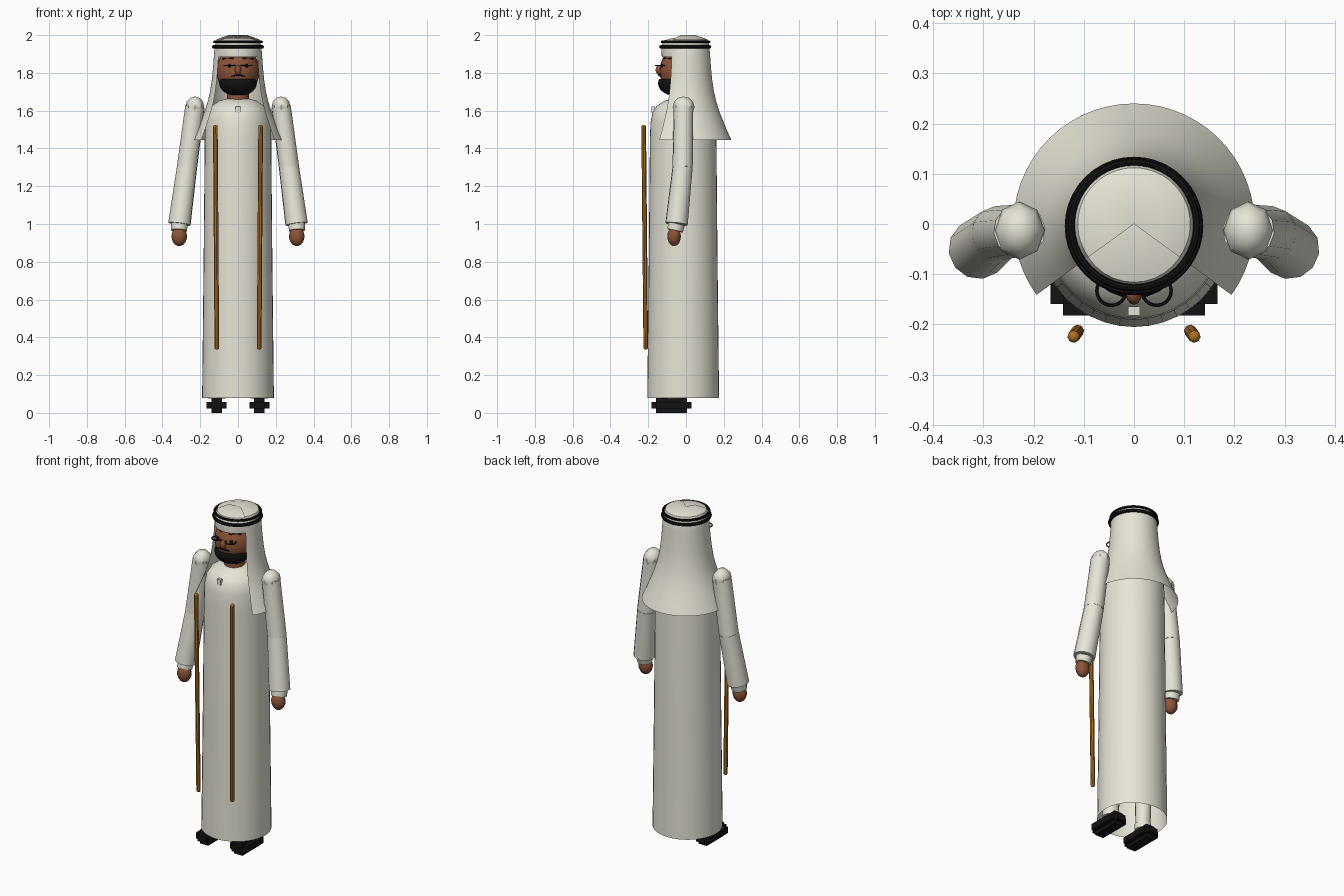
import bpy, bmesh, math
from mathutils import Vector, Matrix

cube = bpy.data.objects.get("Cube")
if cube:
    bpy.data.objects.remove(cube)


def material(name, rgb):
    m = bpy.data.materials.new(name)
    m.use_nodes = True
    m.diffuse_color = (*rgb, 1)
    m.node_tree.nodes["Principled BSDF"].inputs["Base Color"].default_value = (*rgb, 1)
    return m


CLOTH = material("off white cloth", (0.82, 0.80, 0.70))
SKIN = material("brown skin", (0.27, 0.09, 0.04))
BLACK = material("black", (0.006, 0.006, 0.006))
AMBER = material("amber trim", (0.42, 0.16, 0.015))


def finish(name, bm, mat, smooth=True):
    me = bpy.data.meshes.new(name)
    bmesh.ops.recalc_face_normals(bm, faces=bm.faces)
    bm.to_mesh(me)
    bm.free()
    ob = bpy.data.objects.new(name, me)
    bpy.context.collection.objects.link(ob)
    me.materials.append(mat)
    if smooth:
        bpy.ops.object.select_all(action='DESELECT')
        ob.select_set(True)
        bpy.context.view_layer.objects.active = ob
        bpy.ops.object.shade_smooth_by_angle(angle=math.radians(40))
    return ob


def lathe(name, profile, mat, segs=32, start=0, sweep=360, cy=0.0, sy=1.0):
    """Turn (radius, height) points about the vertical axis."""
    bm = bmesh.new()
    closed = sweep == 360
    rings = []
    for r, z in profile:
        ring = []
        for i in range(segs if closed else segs + 1):
            a = math.radians(start + sweep * i / segs)
            ring.append(bm.verts.new((r * math.cos(a), cy + r * sy * math.sin(a), z)))
        rings.append(ring)
    n = len(rings[0])
    for lo, hi in zip(rings, rings[1:]):
        for i in range(segs):
            j = (i + 1) % n
            bm.faces.new((lo[i], lo[j], hi[j], hi[i]))
    bmesh.ops.remove_doubles(bm, verts=bm.verts, dist=1e-5)
    return finish(name, bm, mat)


def ball(name, loc, radii, mat, u=24, v=14, keep=None):
    """Ellipsoid; keep=(point, normal) removes the side the normal faces."""
    bm = bmesh.new()
    bmesh.ops.create_uvsphere(bm, u_segments=u, v_segments=v, radius=1,
                              matrix=Matrix.Translation(loc) @ Matrix.Diagonal((*radii, 1)))
    if keep:
        bmesh.ops.bisect_plane(bm, geom=bm.verts[:] + bm.edges[:] + bm.faces[:],
                               plane_co=keep[0], plane_no=keep[1], clear_outer=True)
    return finish(name, bm, mat)


def rod(name, a, b, ra, rb, mat, segs=12):
    a, b = Vector(a), Vector(b)
    d = b - a
    bm = bmesh.new()
    rot = d.to_track_quat('Z', 'Y').to_matrix().to_4x4()
    bmesh.ops.create_cone(bm, cap_ends=True, segments=segs, radius1=ra, radius2=rb,
                          depth=d.length, matrix=Matrix.Translation((a + b) / 2) @ rot)
    return finish(name, bm, mat)


def box(name, loc, size, mat):
    bm = bmesh.new()
    bmesh.ops.create_cube(bm, size=1, matrix=Matrix.Translation(loc) @ Matrix.Diagonal((*size, 1)))
    return finish(name, bm, mat, False)


def torus(name, loc, major, minor, mat, segs=40, sides=8):
    ring = [(major + minor * math.cos(t), loc[2] + minor * math.sin(t))
            for t in [2 * math.pi * k / sides for k in range(sides + 1)]]
    ob = lathe(name, ring, mat, segs)
    ob.location = (loc[0], loc[1], 0)
    return ob


# Long robe, open at the hem
lathe("robe", [(0.19, 0.08), (0.182, 0.8), (0.176, 1.45), (0.173, 1.54), (0.162, 1.59),
               (0.14, 1.625), (0.1, 1.652), (0.05, 1.667), (0, 1.67)], CLOTH, 40, cy=-0.015)
box("collar_tab", (0, -0.173, 1.605), (0.024, 0.018, 0.034), CLOTH)

# Head and neck
rod("neck", (0, -0.03, 1.62), (0, -0.03, 1.74), 0.058, 0.058, SKIN, 20)
HEAD = Vector((0, -0.02, 1.81))
ball("head", HEAD, (0.114, 0.12, 0.13), SKIN)
ball("nose", (0, -0.139, 1.815), (0.016, 0.022, 0.026), SKIN, 12, 8)
ball("beard", (0, -0.05, 1.745), (0.1, 0.098, 0.068), BLACK,
     keep=((0, -0.05, 1.768), (0, 0, 1)))


def face_point(x, z, out=0.0):
    """Point on the front of the head."""
    s = 1 - (x / 0.114) ** 2 - ((z - HEAD.z) / 0.13) ** 2
    return Vector((x, HEAD.y - 0.12 * math.sqrt(max(s, 0)) - out, z))


for side, s in (("right", -1), ("left", 1)):
    # Facial details
    rod(side + "_eyebrow", face_point(s * 0.025, 1.877), face_point(s * 0.08, 1.875),
        0.005, 0.004, BLACK, 8)
    ball(side + "_eye", face_point(s * 0.045, 1.838), (0.011, 0.008, 0.009), BLACK, 12, 8)
    torus(side + "_eye_ring", (s * 0.045, -0.133, 1.839), 0.029, 0.0035, BLACK, 24, 6)
    rod(side + "_moustache", face_point(0, 1.79, 0.006), face_point(s * 0.035, 1.782, 0.002),
        0.005, 0.003, BLACK, 8)

    # Sleeve, cuff and hand
    shoulder, elbow, wrist = (s * 0.228, -0.013, 1.62), (s * 0.27, -0.018, 1.3), (s * 0.31, -0.05, 1.0)
    ball(side + "_shoulder", shoulder, (0.05, 0.058, 0.055), CLOTH, 8, 6)
    rod(side + "_upper_sleeve", elbow, shoulder, 0.054, 0.052, CLOTH)
    ball(side + "_elbow", elbow, (0.05, 0.053, 0.05), CLOTH, 12, 8)
    rod(side + "_lower_sleeve", wrist, elbow, 0.06, 0.054, CLOTH)
    rod(side + "_cuff", (s * 0.312, -0.058, 0.965), wrist, 0.043, 0.046, CLOTH)
    ball(side + "_hand", (s * 0.311, -0.063, 0.935), (0.041, 0.036, 0.052), SKIN, 12, 10)

    # Hanging trim
    rod(side + "_trim", (s * 0.112, -0.213, 0.345), (s * 0.12, -0.224, 1.515),
        0.0125, 0.0125, AMBER, 8)
    for end, p in (("lower", (s * 0.112, -0.213, 0.345)), ("upper", (s * 0.12, -0.224, 1.515))):
        ball(f"{side}_trim_{end}_end", p, (0.0125, 0.0125, 0.01), AMBER, 8, 6)

    # Trouser leg and stepped shoe
    rod(side + "_trouser_leg", (s * 0.113, -0.06, 0.09), (s * 0.1, -0.03, 0.8), 0.042, 0.055, CLOTH)
    rod(side + "_trouser_cuff", (s * 0.113, -0.06, 0.075), (s * 0.113, -0.06, 0.11), 0.047, 0.047, CLOTH)
    for part, size in (("side", (0.106, 0.165, 0.036)), ("toe", (0.056, 0.21, 0.036)),
                       ("sole", (0.056, 0.165, 0.08))):
        box(f"{side}_shoe_{part}", (s * 0.113, -0.077, 0.04), size, BLACK)

# Cap showing through the open front of the headscarf
lathe("cap", [(0.12, 1.885), (0.123, 1.92), (0.12, 1.95), (0.108, 1.972),
              (0.06, 1.985), (0, 1.987)], CLOTH, cy=-0.008)

# Headscarf, open at the front and flaring over the shoulders
lathe("headscarf", [(0.24, 1.445), (0.215, 1.5), (0.195, 1.55), (0.175, 1.6), (0.16, 1.65),
                    (0.148, 1.7), (0.139, 1.76), (0.132, 1.83), (0.127, 1.9), (0.122, 1.95),
                    (0.112, 1.978), (0.05, 2.0), (0, 1.99)], CLOTH, 40, start=-36, sweep=252)

# Double head cord
torus("upper_head_cord", (0, -0.002, 1.964), 0.125, 0.007, BLACK)
torus("lower_head_cord", (0, -0.004, 1.938), 0.128, 0.01, BLACK)
